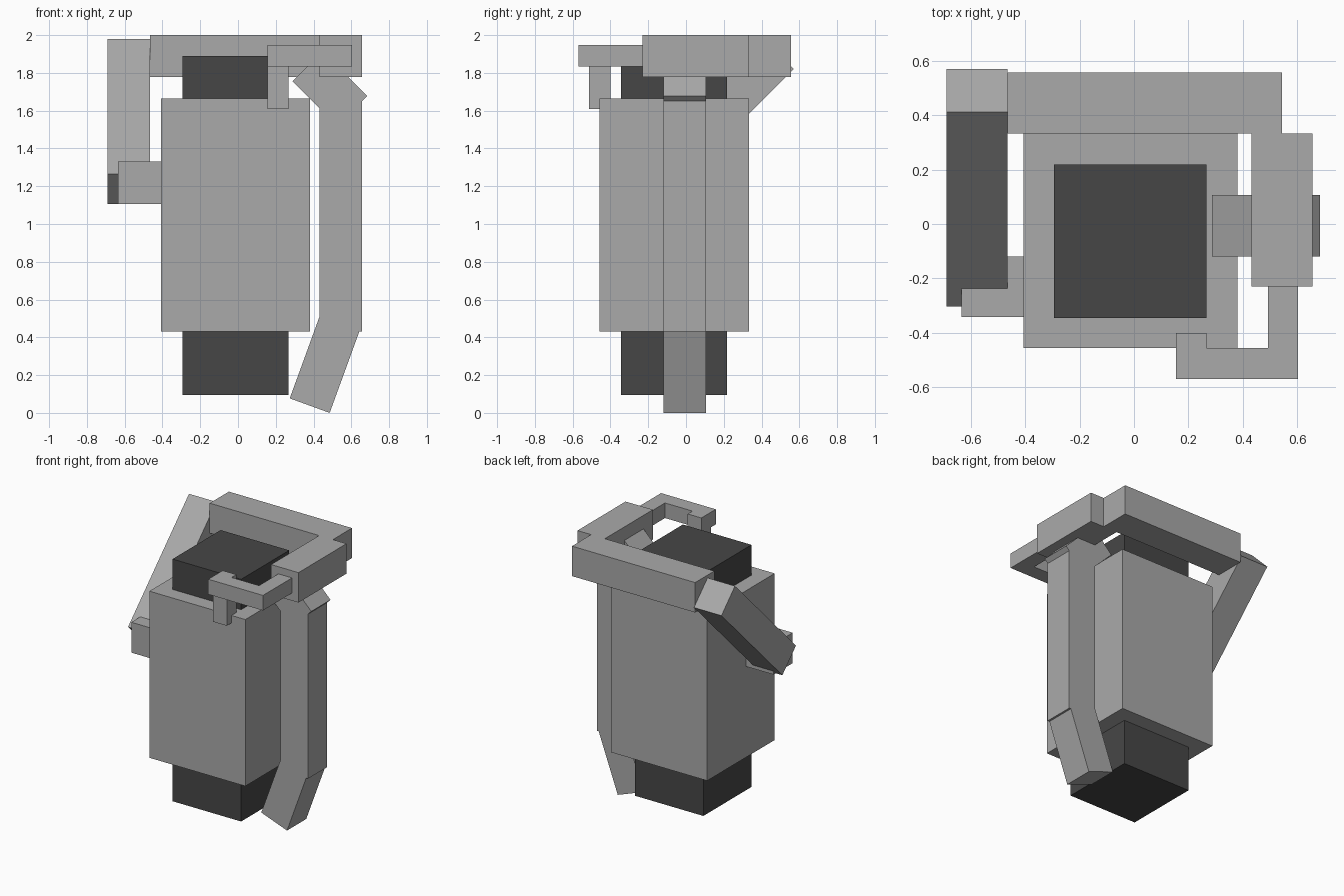
import bpy, bmesh, math
from mathutils import Matrix, Vector

if "Cube" in bpy.data.objects:
    bpy.data.objects.remove(bpy.data.objects["Cube"])


def material(name, v):
    m = bpy.data.materials.new(name)
    m.diffuse_color = (v, v, v, 1)
    m.use_nodes = True
    m.node_tree.nodes["Principled BSDF"].inputs["Base Color"].default_value = m.diffuse_color
    return m


grey = material("mid_grey", 0.40)
dark = material("dark_grey", 0.062)


def make(name, size, centre, mat, angle=0, axis='X'):
    bm = bmesh.new()
    bmesh.ops.create_cube(bm, size=1)
    bm.transform(Matrix.Translation(Vector(centre)) @ Matrix.Rotation(math.radians(angle), 4, axis)
                 @ Matrix.Diagonal((*size, 1)))
    me = bpy.data.meshes.new(name)
    bm.to_mesh(me)
    bm.free()
    me.materials.append(mat)
    ob = bpy.data.objects.new(name, me)
    bpy.context.collection.objects.link(ob)
    return ob


def box(name, x, y, z, mat=grey):
    make(name, [b - a for a, b in (x, y, z)], [(a + b) / 2 for a, b in (x, y, z)], mat)


# Central body and dark core poking out at both ends
box("body", (-0.407, 0.38), (-0.457, 0.333), (0.43, 1.665))
box("core", (-0.295, 0.267), (-0.345, 0.218), (0.095, 1.89), dark)

# Right-hand pipe: straight run, leaning foot, 45 degree elbow
box("side_pipe", (0.432, 0.657), (-0.119, 0.106), (0.43, 1.65))
t = math.radians(20)
up, across = Vector((math.sin(t), 0, math.cos(t))), Vector((math.cos(t), 0, -math.sin(t)))
foot = Vector((0.274, -0.0065, 0.077)) + across * 0.1125 + up * 0.245
make("pipe_foot", (0.225, 0.225, 0.49), foot, grey, 20, 'Y')
make("pipe_elbow", (0.336, 0.225, 0.225), (0.486, -0.0065, 1.7165), grey, 45, 'Y')

# Upper frame
box("frame_right", (0.432, 0.657), (-0.23, 0.333), (1.778, 2.0))
box("frame_back", (-0.465, 0.545), (0.333, 0.557), (1.778, 2.0))

# Thin hooked pipe at the front
box("hook_arm", (0.492, 0.604), (-0.457, -0.23), (1.835, 1.947))
box("hook_front", (0.155, 0.604), (-0.57, -0.457), (1.835, 1.947))
box("hook_return", (0.155, 0.267), (-0.457, -0.401), (1.835, 1.947))
box("hook_drop", (0.155, 0.267), (-0.513, -0.401), (1.61, 1.835))

# Left sloping pipe and its inlet on the body
make("slope_pipe", (0.225, 1.01, 0.225), (-0.5775, 0.134, 1.5425), grey, 45, 'X')
box("inlet", (-0.635, -0.407), (-0.343, -0.119), (1.105, 1.33))
